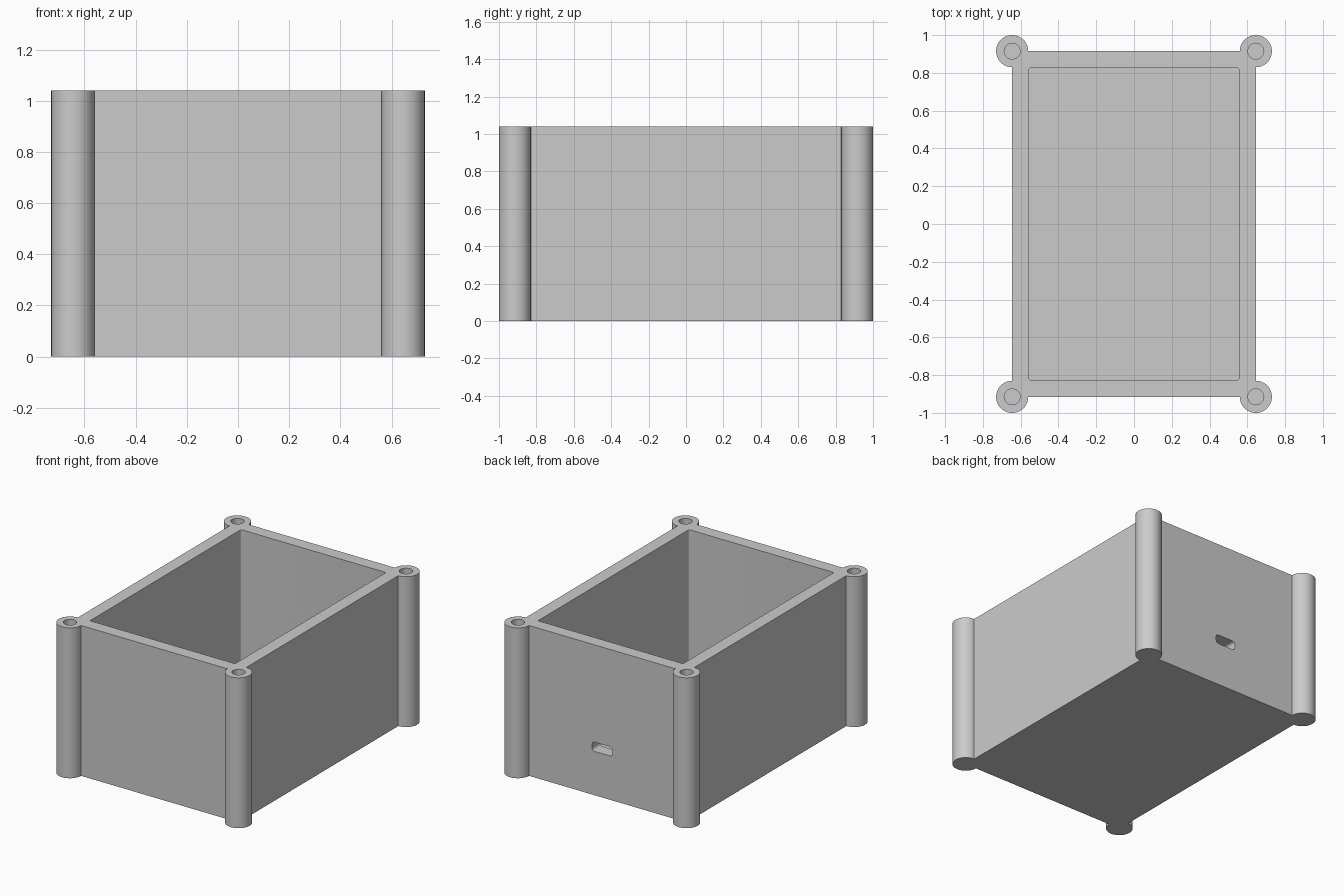
import bpy, bmesh, math
from mathutils import Matrix

cube = bpy.data.objects.get("Cube")
if cube:
    bpy.data.objects.remove(cube, do_unlink=True)

HX, HY, HEIGHT = 0.645, 0.915, 1.04     # outer wall half sizes
WALL = 0.09
POST_R, HOLE_R = 0.085, 0.042

grey = bpy.data.materials.new("light grey plastic")
grey.use_nodes = True
colour = (0.6, 0.6, 0.6, 1)
grey.diffuse_color = colour
grey.node_tree.nodes["Principled BSDF"].inputs["Base Color"].default_value = colour


def finish(name, bm):
    bmesh.ops.recalc_face_normals(bm, faces=bm.faces)
    mesh = bpy.data.meshes.new(name)
    bm.to_mesh(mesh)
    bm.free()
    mesh.materials.append(grey)
    obj = bpy.data.objects.new(name, mesh)
    bpy.context.collection.objects.link(obj)
    return obj


def rounded_prism(name, hx, hy, z0, z1, r=0.0, steps=6):
    """Upright prism with a rounded rectangle as its base."""
    bm = bmesh.new()
    ring = []
    corners = [(1, 1), (-1, 1), (-1, -1), (1, -1)]
    for i, (sx, sy) in enumerate(corners):
        for k in range(steps + 1 if r else 1):
            a = math.pi / 2 * (i + k / steps)
            ring.append(bm.verts.new((sx * (hx - r) + r * math.cos(a),
                                      sy * (hy - r) + r * math.sin(a), z0)))
    base = bm.faces.new(ring)
    top = bmesh.ops.extrude_face_region(bm, geom=[base])["geom"]
    bmesh.ops.translate(bm, vec=(0, 0, z1 - z0),
                        verts=[v for v in top if isinstance(v, bmesh.types.BMVert)])
    return finish(name, bm)


def cylinders(name, r, z0, z1):
    """One upright cylinder at each corner of the box."""
    bm = bmesh.new()
    for x in (-HX, HX):
        for y in (-HY, HY):
            bmesh.ops.create_cone(bm, cap_ends=True, segments=64, radius1=r, radius2=r,
                                  depth=z1 - z0,
                                  matrix=Matrix.Translation((x, y, (z0 + z1) / 2)))
    return finish(name, bm)


def combine(target, other, operation):
    mod = target.modifiers.new(other.name, "BOOLEAN")
    mod.operation = operation
    mod.solver = "EXACT"
    mod.object = other
    bpy.context.view_layer.objects.active = target
    bpy.ops.object.modifier_apply(modifier=mod.name)
    bpy.data.objects.remove(other, do_unlink=True)


# Box body with corner posts
box = rounded_prism("enclosure_box", HX, HY, 0, HEIGHT)
combine(box, cylinders("corner_posts", POST_R, 0, HEIGHT), "UNION")

# Open cavity and screw holes
combine(box, rounded_prism("cavity", HX - WALL, HY - WALL, WALL, HEIGHT + 0.1, 0.008),
        "DIFFERENCE")
combine(box, cylinders("screw_holes", HOLE_R, WALL, HEIGHT + 0.1), "DIFFERENCE")

# Cable slot through the back wall
slot = rounded_prism("cable_slot", 0.078, 0.032, -0.1, 0.1, 0.02)
slot.data.transform(Matrix.Translation((0, HY - WALL / 2, 0.335))
                    @ Matrix.Rotation(math.pi / 2, 4, "X"))
combine(box, slot, "DIFFERENCE")

# Smooth posts, sharp edges
bpy.ops.object.select_all(action="DESELECT")
box.select_set(True)
bpy.context.view_layer.objects.active = box
bpy.ops.object.shade_smooth_by_angle(angle=math.radians(30))
